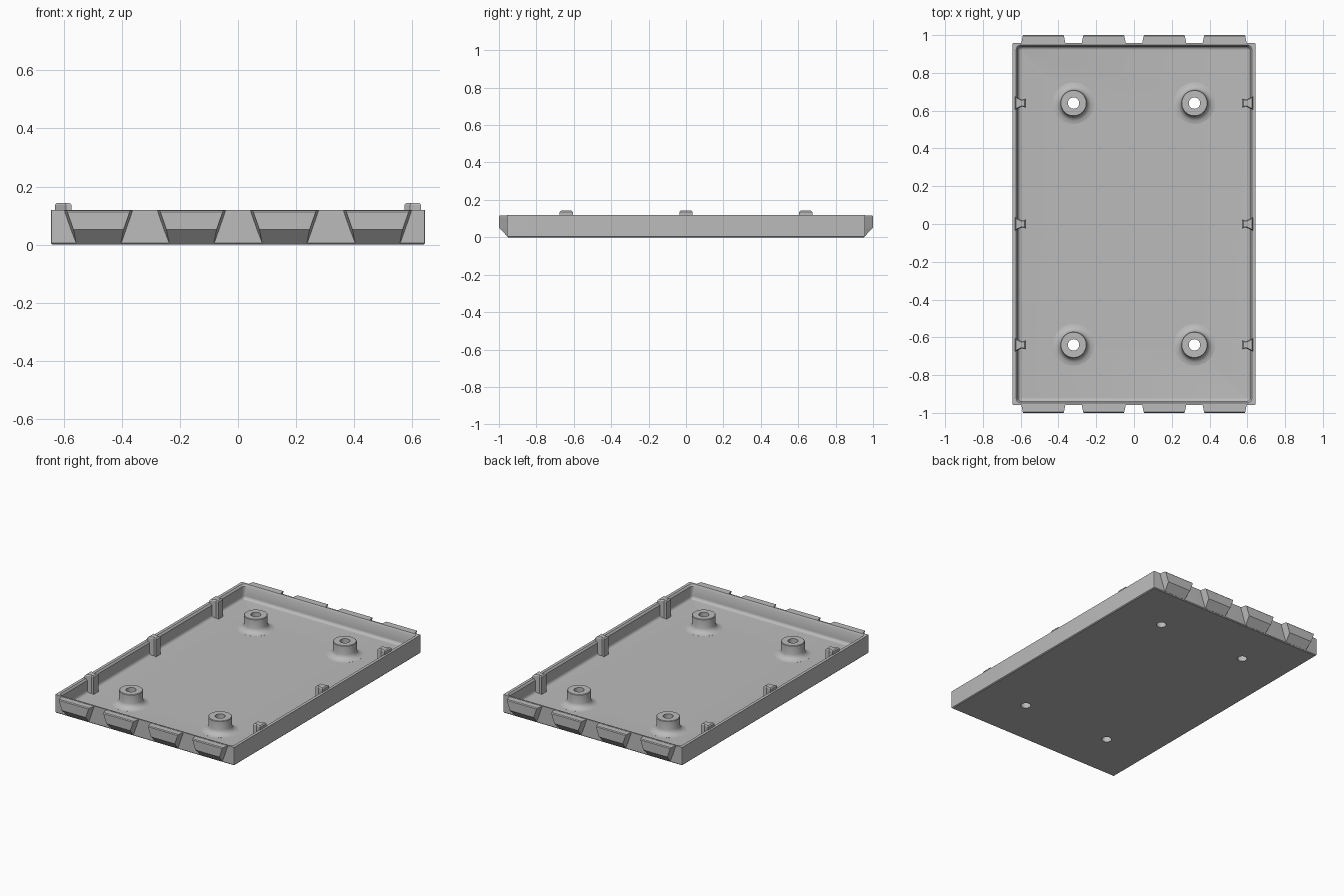
import bpy, bmesh, math

if "Cube" in bpy.data.objects:
    bpy.data.objects.remove(bpy.data.objects["Cube"])

grey = bpy.data.materials.new("plain grey")
grey.diffuse_color = (0.5, 0.5, 0.5, 1)
grey.use_nodes = True
grey.node_tree.nodes["Principled BSDF"].inputs["Base Color"].default_value = grey.diffuse_color


def make(name, bm, smooth=True):
    bmesh.ops.recalc_face_normals(bm, faces=bm.faces)
    mesh = bpy.data.meshes.new(name)
    bm.to_mesh(mesh)
    bm.free()
    ob = bpy.data.objects.new(name, mesh)
    bpy.context.collection.objects.link(ob)
    mesh.materials.append(grey)
    if smooth:
        bpy.ops.object.select_all(action='DESELECT')
        ob.select_set(True)
        bpy.context.view_layer.objects.active = ob
        bpy.ops.object.shade_smooth_by_angle(angle=math.radians(35))
    return ob


def loft(bm, rings, caps=True):
    """Bridge closed rings of equal length, optionally capping both ends."""
    loops = [[bm.verts.new(p) for p in ring] for ring in rings]
    n = len(loops[0])
    for a, b in zip(loops, loops[1:]):
        for i in range(n):
            j = (i + 1) % n
            bm.faces.new((a[i], a[j], b[j], b[i]))
    if caps:
        bm.faces.new(loops[0][::-1])
        bm.faces.new(loops[-1])


def rounded_rect(hx, hy, r, z, steps=6):
    pts = []
    for k, (sx, sy) in enumerate([(1, 1), (-1, 1), (-1, -1), (1, -1)]):
        for i in range(steps + 1):
            a = math.pi / 2 * (k + i / steps)
            pts.append((sx * (hx - r) + r * math.cos(a),
                        sy * (hy - r) + r * math.sin(a), z))
    return pts


# tray: outer wall, rim with inner bevel, rounded transition to the floor
HX, HY, TOP, FLOOR = 0.643, 0.957, 0.119, 0.025
rings = [rounded_rect(HX - 0.005, HY - 0.005, 0.002, 0.0),
         rounded_rect(HX, HY, 0.002, 0.005),
         rounded_rect(HX, HY, 0.002, TOP),
         rounded_rect(0.624, 0.948, 0.025, TOP),
         rounded_rect(0.615, 0.941, 0.022, TOP - 0.012)]
for i in range(7):
    a = math.pi / 2 * i / 6
    off = 0.02 * (1 - math.cos(a))
    rings.append(rounded_rect(0.615 - off, 0.941 - off, 0.022 - off,
                              FLOOR + 0.02 * (1 - math.sin(a))))
bm = bmesh.new()
loft(bm, rings)
tray = make("tray", bm)

# screw holes through the floor
BOSSES = [(x, y) for x in (-0.32, 0.32) for y in (-0.64, 0.64)]
bm = bmesh.new()
for x, y in BOSSES:
    loft(bm, [[(x + 0.03 * math.cos(math.tau * i / 32),
                y + 0.03 * math.sin(math.tau * i / 32), z) for i in range(32)]
              for z in (-0.1, 0.1)])
cutter = make("hole_cutter", bm, False)
cutter.hide_render = True
cutter.hide_viewport = True
cut = tray.modifiers.new("holes", 'BOOLEAN')
cut.operation = 'DIFFERENCE'
cut.object = cutter
cut.solver = 'EXACT'

# screw bosses with flared feet
profile = [(0.03, 0.02), (0.11, 0.02), (0.11, 0.0252), (0.095, 0.028),
           (0.083, 0.034), (0.074, 0.044), (0.07, 0.057), (0.07, 0.112),
           (0.067, 0.115), (0.03, 0.115), (0.03, 0.02)]
for x, y in BOSSES:
    bm = bmesh.new()
    loft(bm, [[(x + r * math.cos(math.tau * i / 32),
                y + r * math.sin(math.tau * i / 32), z) for i in range(32)]
              for r, z in profile], caps=False)
    bmesh.ops.remove_doubles(bm, verts=bm.verts, dist=1e-5)
    make("screw_boss", bm)

# tapered lugs along both short ends, slanted underneath
for s in (-1, 1):
    for cx in (-0.48, -0.16, 0.16, 0.48):
        bm = bmesh.new()

        def section(z, out, base_w, face_w):
            yb, yf = s * (HY - 0.006), s * out
            return [(cx - base_w, yb, z), (cx + base_w, yb, z),
                    (cx + face_w, yf, z), (cx - face_w, yf, z)]

        loft(bm, [section(0.006, HY, 0.08, 0.077),
                  section(0.052, 1.0, 0.096, 0.086),
                  section(0.112, 1.0, 0.117, 0.107),
                  section(0.117, 0.995, 0.118, 0.109)])
        make("end_lug", bm, False)

# waisted clip posts along the long walls
plan = [(0.63, -0.035), (0.63, 0.035), (0.592, 0.018), (0.572, 0.024),
        (0.572, -0.024), (0.592, -0.018)]
for s in (-1, 1):
    for cy in (-0.64, 0, 0.64):
        bm = bmesh.new()
        loft(bm, [[(s * (0.602 + (x - 0.602) * k), cy + y * k, z)
                   for x, y in plan]
                  for z, k in ((0.02, 1), (0.136, 1), (0.143, 0.78))])
        make("clip_post", bm, False)
